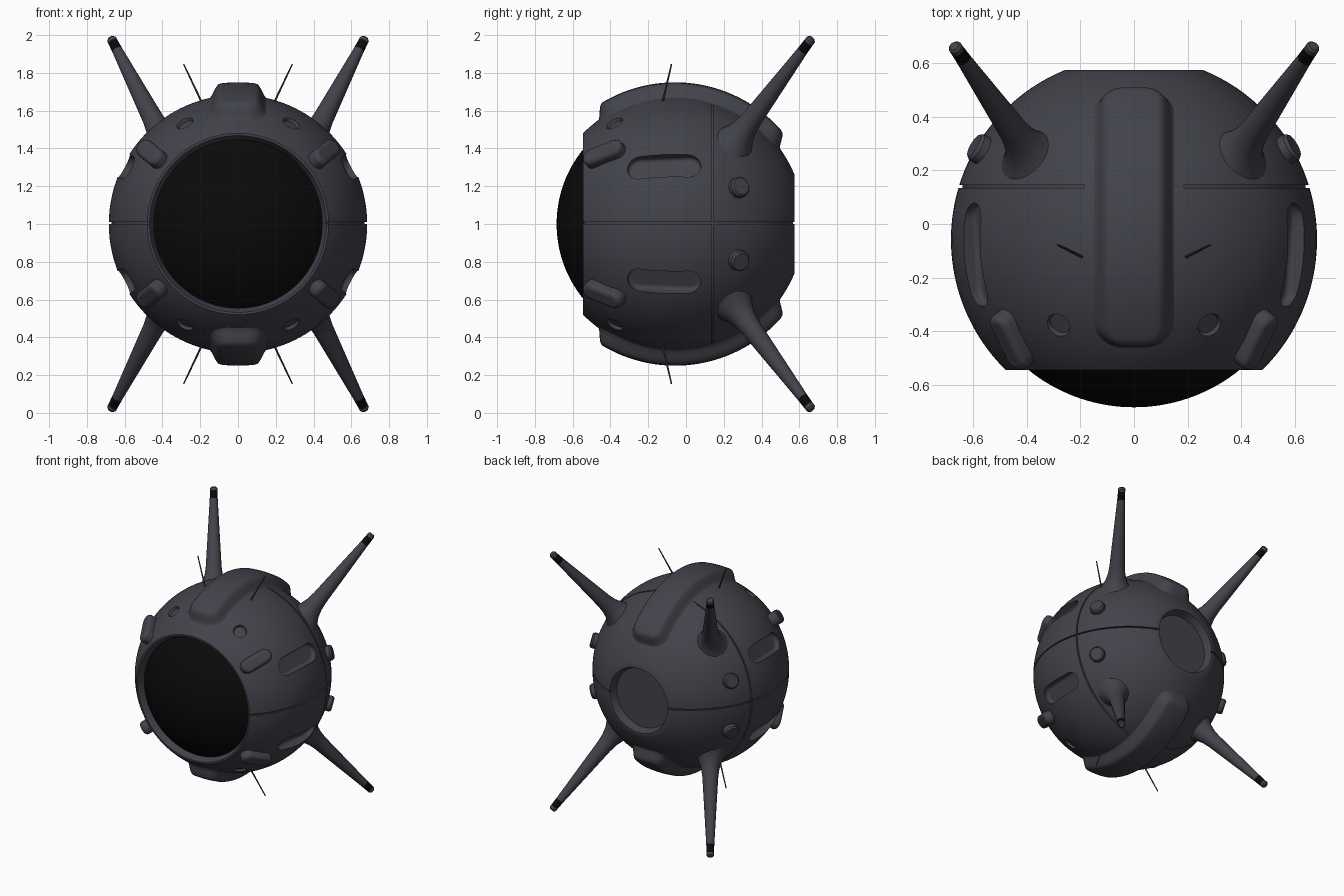
import bpy, bmesh
from math import sin, cos, pi, radians, hypot, asin, acos
from mathutils import Vector

if "Cube" in bpy.data.objects:
    bpy.data.objects.remove(bpy.data.objects["Cube"])

C = Vector((0, -0.058, 1.0))   # centre of the ball
R = 0.684


def material(name, rgb):
    m = bpy.data.materials.new(name)
    m.diffuse_color = (*rgb, 1)
    m.use_nodes = True
    m.node_tree.nodes["Principled BSDF"].inputs["Base Color"].default_value = m.diffuse_color
    return m


SHELL = material("dark_shell", (0.055, 0.055, 0.07))
BLACK = material("black", (0.003, 0.003, 0.003))


def finish(name, bm, mat, smooth=35):
    bmesh.ops.remove_doubles(bm, verts=bm.verts, dist=1e-5)
    bmesh.ops.recalc_face_normals(bm, faces=bm.faces)
    me = bpy.data.meshes.new(name)
    bm.to_mesh(me)
    bm.free()
    ob = bpy.data.objects.new(name, me)
    bpy.context.collection.objects.link(ob)
    me.materials.append(mat)
    select(ob)
    bpy.ops.object.shade_smooth_by_angle(angle=radians(smooth))
    return ob


def select(ob):
    bpy.ops.object.select_all(action='DESELECT')
    ob.select_set(True)
    bpy.context.view_layer.objects.active = ob


def apply_modifier(ob, kind, **settings):
    m = ob.modifiers.new(kind.title(), kind)
    for k, v in settings.items():
        setattr(m, k, v)
    select(ob)
    bpy.ops.object.modifier_apply(modifier=m.name)


def lathe(name, profile, origin, axis, mat, seg=24, closed=False):
    """Revolve (radius, height) points around an axis through origin."""
    bm = bmesh.new()
    q = Vector(axis).to_track_quat('Z', 'Y')
    rings = []
    for r, h in profile:
        rings.append([bm.verts.new(Vector(origin) + q @ Vector(
            (r * cos(2 * pi * i / seg), r * sin(2 * pi * i / seg), h))) for i in range(seg)])
    pairs = list(zip(rings, rings[1:])) + ([(rings[-1], rings[0])] if closed else [])
    for a, b in pairs:
        for i in range(seg):
            j = (i + 1) % seg
            bm.faces.new((a[i], a[j], b[j], b[i]))
    bmesh.ops.dissolve_degenerate(bm, dist=1e-6, edges=bm.edges)
    return finish(name, bm, mat)


def pill(name, n, half_len, half_w, r0, r1, mat, bevel):
    """Rounded bar on the ball, long axis running front to back."""
    n = Vector(n).normalized()
    t = Vector((0, 1, 0))
    t = (t - n * t.dot(n)).normalized()
    s = n.cross(t)
    bm = bmesh.new()
    outline = []
    for i in range(24):
        a = pi * (i if i < 12 else i - 1) / 11 if i < 12 else pi * (i - 1) / 11
        end = (half_len - half_w) * (1 if i < 12 else -1)
        outline.append(t * (end + half_w * sin(a)) + s * half_w * cos(a))
    f = bm.faces.new([bm.verts.new(C + n * r0 + p) for p in outline])
    ext = bmesh.ops.extrude_face_region(bm, geom=[f])
    bmesh.ops.translate(bm, vec=n * (r1 - r0),
                        verts=[v for v in ext['geom'] if isinstance(v, bmesh.types.BMVert)])
    ob = finish(name, bm, mat, 50)
    apply_modifier(ob, 'BEVEL', width=bevel, segments=4, limit_method='ANGLE', angle_limit=radians(50))
    return ob


# Body: truncated ball with a recessed rear port and a front opening
a0, a1 = asin(0.26 / R), pi - asin(0.48 / R)
arc = [(R * sin(a), R * cos(a)) for a in [a0 + (a1 - a0) * i / 56 for i in range(57)]]
profile = ([(0, 0.575), (0.225, 0.575), (0.245, 0.633)] + arc
           + [(0.468, -0.487), (0.447, -0.445), (0.44, -0.40), (0, -0.40)])
body = lathe("body", profile, C, (0, 1, 0), SHELL, 112)

# Cutters: panel seams, side slots, small round dimples
cutters = []
for nm, org, axis, inner in (("equator", (0, C.y, 1.005), (0, 0, 1), R - 0.014),
                             ("rear", (0, 0.14, 1), (0, 1, 0), 0.641)):
    w = 0.005
    cutters.append(lathe(nm + "_seam_cutter", [(inner, -w), (0.8, -w), (0.8, w), (inner, w)],
                         org, axis, SHELL, 112, True))
sides = [(sx, sz) for sx in (-1, 1) for sz in (-1, 1)]
for sx, sz in sides:
    cutters.append(pill("slot_cutter", (0.607 * sx, -0.06, 0.31 * sz),
                        0.195, 0.066, 0.622, 0.8, SHELL, 0.018))
    n = Vector((0.28 * sx, -0.318, 0.53 * sz)).normalized()
    cutters.append(lathe("dimple_cutter", [(0, 0.665), (0.042, 0.665), (0.054, 0.70), (0, 0.70)],
                         C, n, SHELL, 12))
for c in cutters:
    apply_modifier(body, 'BOOLEAN', operation='DIFFERENCE', object=c, solver='EXACT')
    bpy.data.objects.remove(c)
select(body)
bpy.ops.object.shade_smooth_by_angle(angle=radians(30))

# Eye: black dome inside the front opening
RE = 0.627
lathe("eye_dome", [(RE * sin(0.8 * i / 20), RE * cos(0.8 * i / 20)) for i in range(21)],
      C, (0, -1, 0), BLACK, 96)


# Ridges: smooth raised strips over the top and bottom
def ridge(name, sz):
    bm = bmesh.new()
    lo, hi = radians(-37), radians(58)
    mid, half = radians(9), R * radians(44)
    nx, ny = 32, 80
    grid = []
    for j in range(ny + 1):
        a = lo + (hi - lo) * j / ny
        row = []
        for i in range(nx + 1):
            x = -0.19 + 0.38 * i / nx
            # distance to a rounded rectangle
            rad = 0.09
            u, v = abs(x) - 0.135 + rad, abs(R * (a - mid)) - half + rad
            d = hypot(max(u, 0), max(v, 0)) + min(max(u, v), 0) - rad
            s = min(1, max(0, (0.025 - d) / 0.075))
            r = R + 0.07 * s * s * (3 - 2 * s) - 0.004
            l = x / R
            row.append(bm.verts.new(C + r * Vector((sin(l), cos(l) * sin(a), sz * cos(l) * cos(a)))))
        grid.append(row)
    for p, q in zip(grid, grid[1:]):
        for i in range(nx):
            f = (p[i], p[i + 1], q[i + 1], q[i])
            bm.faces.new(f if sz > 0 else f[::-1])
    return finish(name, bm, SHELL, 60)


ridge("top_ridge", 1)
ridge("bottom_ridge", -1)

for sx, sz in sides:
    tag = ("upper" if sz > 0 else "lower") + ("_right" if sx > 0 else "_left")

    def at(x, y, z):
        return Vector((x * sx, y, 1 + z * sz))

    # Horn: flared at the root, black band near the tip
    base, tip = at(0.385, 0.255, 0.43), at(0.673, 0.667, 0.985)
    axis = tip - base
    L = axis.length
    horn = lathe(tag + "_horn",
                 [(0.13, -0.02), (0.10, 0.02), (0.078, 0.06), (0.063, 0.11), (0.055, 0.17),
                  (0.028, L - 0.09), (0.026, L - 0.03), (0.026, L - 0.012), (0.018, L - 0.002), (0, L)],
                 base, axis, SHELL, 24)
    horn.data.materials.append(BLACK)
    for p in horn.data.polygons:
        if L - 0.08 < (p.center - base).dot(axis) / L < L - 0.04:
            p.material_index = 1

    # Needle antenna
    root, end = at(0.19, -0.125, 0.64), at(0.287, -0.077, 0.845)
    n = (end - root).length
    lathe(tag + "_needle", [(0, 0), (0.006, 0), (0.004, n), (0, n)], root, end - root, SHELL, 8)

    # Front pod
    pill(tag + "_front_pod", (0.475 * sx, -0.39, 0.385 * sz), 0.12, 0.05, 0.62, 0.735, SHELL, 0.025)

    # Side bolt
    lathe(tag + "_side_bolt", [(0, 0.64), (0.056, 0.64), (0.056, 0.71), (0.047, 0.722), (0, 0.722)],
          C, (0.567 * sx, 0.333, 0.19 * sz), SHELL, 12)
